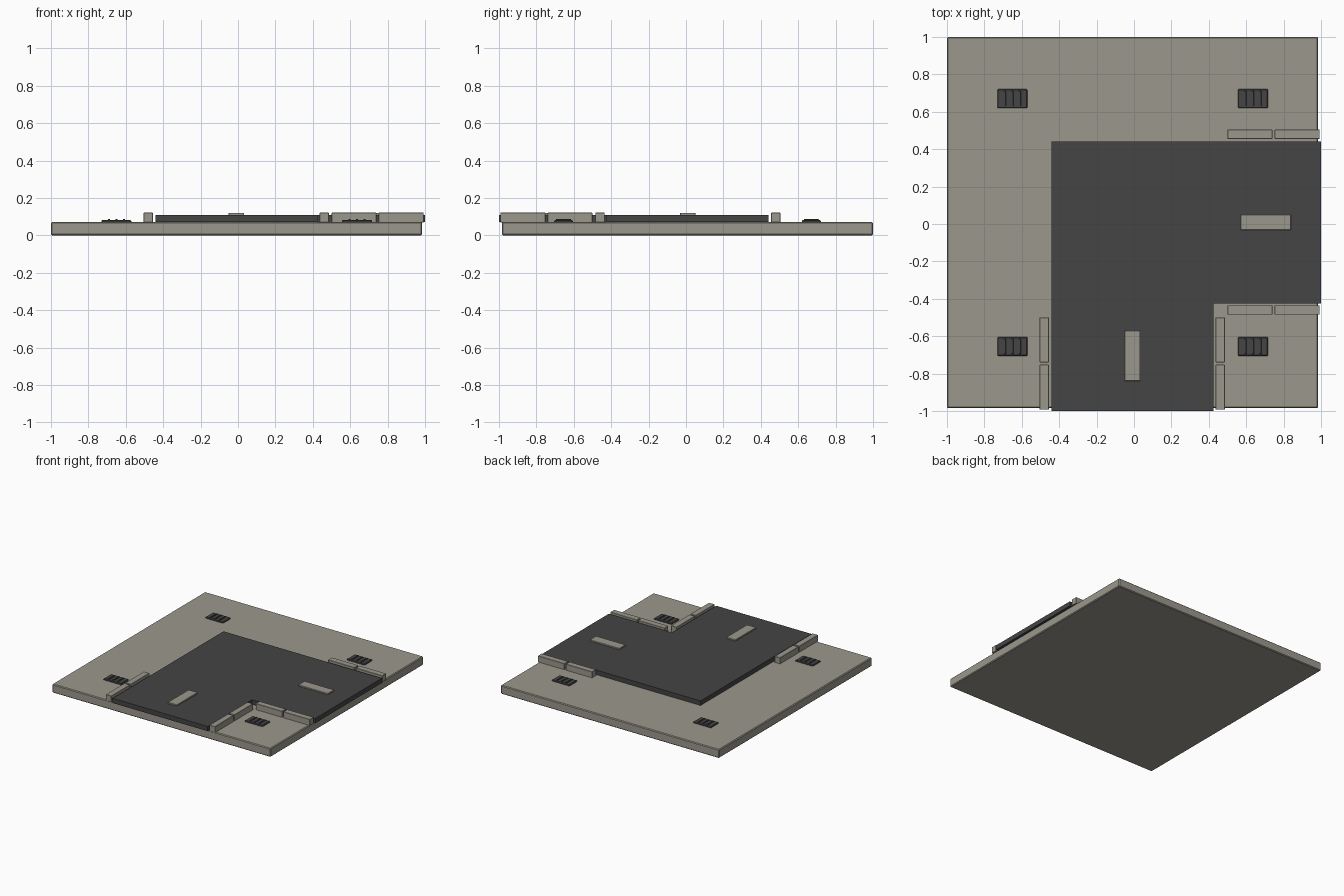
import bpy, bmesh

if "Cube" in bpy.data.objects:
    bpy.data.objects.remove(bpy.data.objects["Cube"])


def material(name, rgb):
    m = bpy.data.materials.new(name)
    m.diffuse_color = (*rgb, 1)
    m.use_nodes = True
    m.node_tree.nodes["Principled BSDF"].inputs["Base Color"].default_value = m.diffuse_color
    return m


CONCRETE = material("warm_grey", (0.33, 0.315, 0.265))
ASPHALT = material("dark_grey", (0.058, 0.058, 0.058))


def prism(name, outline, z0, z1, mat, bevel=0.0):
    """Extrude a counter-clockwise outline between two heights."""
    bm = bmesh.new()
    face = bm.faces.new([bm.verts.new((x, y, z0)) for x, y in outline])
    ext = bmesh.ops.extrude_face_region(bm, geom=[face])
    for v in ext["geom"]:
        if isinstance(v, bmesh.types.BMVert):
            v.co.z = z1
    bmesh.ops.recalc_face_normals(bm, faces=bm.faces)
    if bevel:
        bmesh.ops.bevel(bm, geom=bm.edges[:], offset=bevel, segments=1,
                        affect='EDGES', profile=0.5)
    me = bpy.data.meshes.new(name)
    bm.to_mesh(me)
    bm.free()
    me.materials.append(mat)
    ob = bpy.data.objects.new(name, me)
    bpy.context.collection.objects.link(ob)
    return ob


def box(name, x0, x1, y0, y1, z0, z1, mat, bevel=0.0):
    return prism(name, [(x0, y0), (x1, y0), (x1, y1), (x0, y1)], z0, z1, mat, bevel)


# Pavement slab
box("base_slab", -1, 0.985, -0.985, 1, 0, 0.071, CONCRETE, 0.006)

# L-shaped road corner
prism("road", [(-0.44, -1), (0.425, -1), (0.425, -0.425), (1, -0.425),
               (1, 0.44), (-0.44, 0.44)], 0.07, 0.109, ASPHALT)

# Kerb stones along both road arms
for a, b in ((0.5, 0.74), (0.752, 0.993)):
    for y in (-0.485, 0.455):
        box("kerb_stone_x", a, b, y, y + 0.05, 0.068, 0.121, CONCRETE, 0.002)
    for x in (-0.505, 0.436):
        box("kerb_stone_y", x, x + 0.05, -b, -a, 0.068, 0.121, CONCRETE, 0.002)

# Road centre dashes
box("lane_dash_x", 0.57, 0.84, -0.032, 0.05, 0.105, 0.12, CONCRETE, 0.002)
box("lane_dash_y", -0.05, 0.033, -0.84, -0.57, 0.105, 0.12, CONCRETE, 0.002)

# Ridged drain plates in the four corners
for cx in (-0.65, 0.636):
    for cy in (-0.655, 0.67):
        box("drain_plate", cx - 0.081, cx + 0.081, cy - 0.051, cy + 0.051,
            0.064, 0.081, ASPHALT, 0.005)
        for i in (-1, 0, 1):
            x = cx + i * 0.04
            box("drain_ridge", x - 0.006, x + 0.006, cy - 0.04, cy + 0.04,
                0.078, 0.087, ASPHALT, 0.002)
